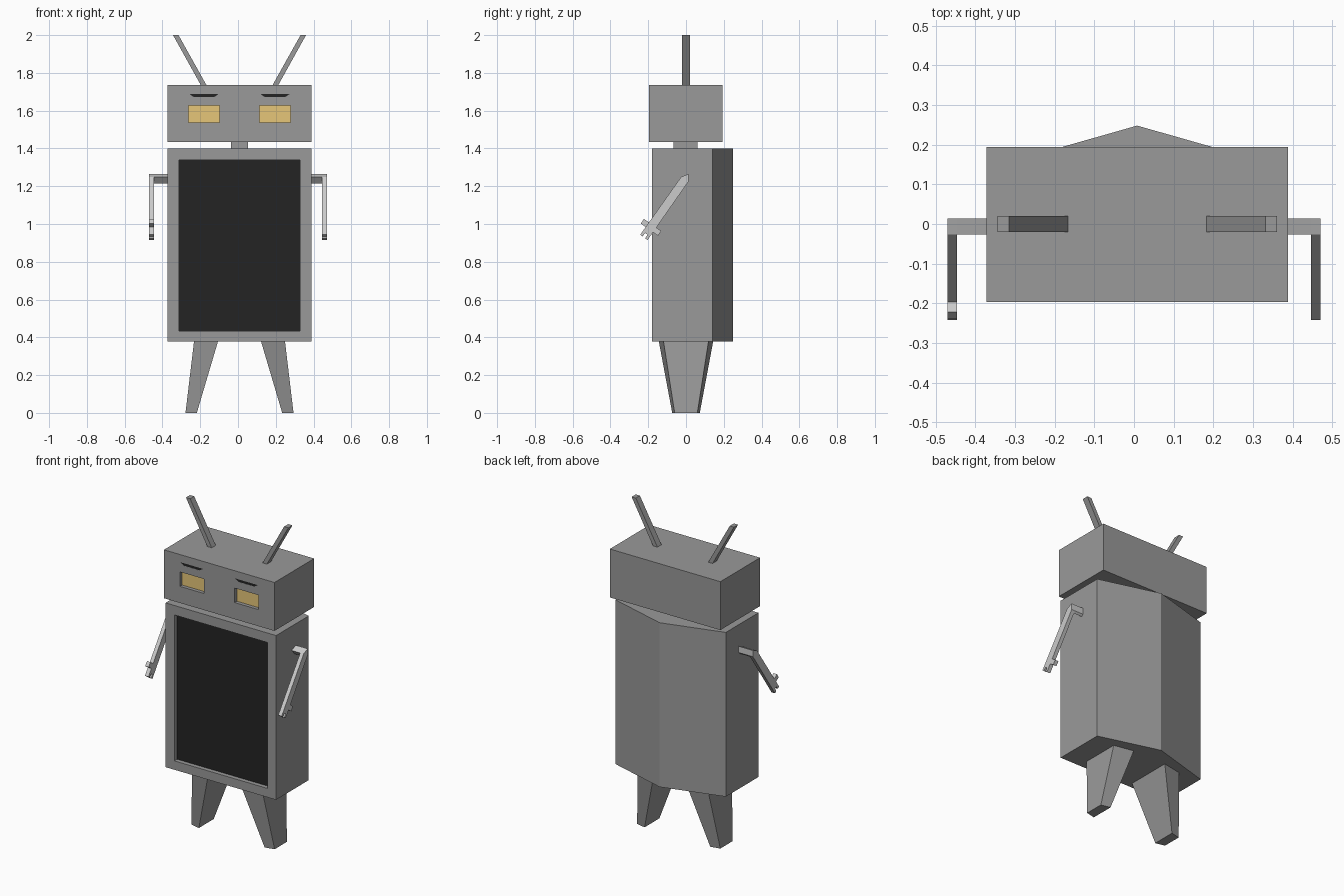
import bpy, bmesh
from mathutils import Vector

if "Cube" in bpy.data.objects:
    bpy.data.objects.remove(bpy.data.objects["Cube"])


def material(name, rgb):
    m = bpy.data.materials.new(name)
    m.diffuse_color = (*rgb, 1)
    m.use_nodes = True
    m.node_tree.nodes["Principled BSDF"].inputs["Base Color"].default_value = m.diffuse_color
    return m


DARK = material("dark", (0.017, 0.017, 0.017))
AMBER = material("amber", (0.79, 0.565, 0.19))
STEEL = material("steel", (0.32, 0.32, 0.32))
LIGHT = material("light_metal", (0.60, 0.60, 0.60))


def loft(name, a, b, mat=STEEL):
    """Solid between two matching loops of 3D points."""
    bm = bmesh.new()
    va, vb = [bm.verts.new(p) for p in a], [bm.verts.new(p) for p in b]
    n = len(va)
    bm.faces.new(va)
    bm.faces.new(vb[::-1])
    for i in range(n):
        j = (i + 1) % n
        bm.faces.new((va[j], va[i], vb[i], vb[j]))
    bmesh.ops.recalc_face_normals(bm, faces=bm.faces)
    me = bpy.data.meshes.new(name)
    bm.to_mesh(me)
    bm.free()
    ob = bpy.data.objects.new(name, me)
    bpy.context.collection.objects.link(ob)
    me.materials.append(mat)
    return ob


def prism(name, axis, pts, lo, hi, mat=STEEL):
    """Extrude a 2D profile along x, y or z."""
    def at(p, t):
        q = list(p)
        q.insert("xyz".index(axis), t)
        return q
    return loft(name, [at(p, lo) for p in pts], [at(p, hi) for p in pts], mat)


def rect(x0, x1, y0, y1):
    return [(x0, y0), (x1, y0), (x1, y1), (x0, y1)]


def recess(target, name, pts, front, depth, mat):
    """Cut a pocket in the front and line its floor with a coloured panel."""
    cut = prism("cutter", "y", pts, front - 0.05, front + depth)
    cut.hide_render = True
    mod = target.modifiers.new("pocket", "BOOLEAN")
    mod.operation, mod.solver, mod.object = "DIFFERENCE", "EXACT", cut
    bpy.context.view_layer.objects.active = target
    bpy.ops.object.modifier_apply(modifier=mod.name)
    bpy.data.objects.remove(cut)
    prism(name, "y", pts, front + depth - 0.003, front + depth + 0.003, mat)


CX = 0.008  # middle of the body

# Body with a ridged back and a recessed screen
body = prism("body", "z", [(CX - 0.38, -0.18), (CX + 0.38, -0.18), (CX + 0.38, 0.14),
                           (CX, 0.248), (CX - 0.38, 0.14)], 0.378, 1.399)
recess(body, "screen", rect(CX - 0.32, CX + 0.32, 0.433, 1.34), -0.18, 0.03, DARK)

# Neck and head
prism("neck", "z", rect(CX - 0.045, CX + 0.045, -0.065, 0.06), 1.39, 1.445)
head = prism("head", "y", rect(CX - 0.38, CX + 0.38, 1.434, 1.735), -0.196, 0.194)

for s, side in ((-1, "left"), (1, "right")):
    # Eye and brow slits
    ex = CX + s * 0.188
    recess(head, side + "_eye", rect(ex - 0.082, ex + 0.082, 1.537, 1.627),
           -0.196, 0.025, AMBER)
    recess(head, side + "_brow", [(ex - 0.077, 1.688), (ex + 0.077, 1.688),
                                  (ex + 0.055, 1.673), (ex - 0.055, 1.673)],
           -0.196, 0.004, DARK)

    # Slanted antenna
    prism(side + "_antenna", "y", [(CX + s * x, z) for x, z in
          ((0.172, 1.73), (0.202, 1.73), (0.352, 2.0), (0.323, 2.0))], -0.02, 0.02)

    # Tapered leg, narrower on the outer face
    def leg_loop(xi, xo, yi, yo, z):
        return [(CX + s * xi, -yi, z), (CX + s * xo, -yo, z),
                (CX + s * xo, yo, z), (CX + s * xi, yi, z)]
    loft(side + "_leg", leg_loop(0.112, 0.24, 0.145, 0.12, 0.385),
         leg_loop(0.226, 0.286, 0.073, 0.06, 0))

    # Shoulder bar
    prism(side + "_shoulder", "x", [(0.014, 1.265), (0.014, 1.226),
          (0.003, 1.215), (-0.027, 1.248)], s * 0.37, s * 0.46, LIGHT)

    # Forearm with notched fingertips and one thumb
    tip = 0.385
    fingers = [(tip, 0.024), (tip, 0.008), (tip - 0.022, 0.008),
               (tip - 0.022, -0.008), (tip, -0.008), (tip, -0.024)]
    thumb = [(0.305, 0.024), (0.305, 0.056), (0.335, 0.056), (0.335, 0.024)]
    if s > 0:
        outline = thumb + fingers
    else:
        outline = fingers + [(u, -v) for u, v in thumb[::-1]]
    along, across = Vector((-0.576, -0.817)), Vector((0.817, -0.576))
    pts = [tuple(Vector((-0.001, 1.244)) + along * u + across * v) for u, v in outline]
    prism(side + "_forearm", "x", [(0.014, 1.265), (0.014, 1.226)] + pts +
          [(-0.026, 1.249)], s * 0.446, s * 0.47, LIGHT)
